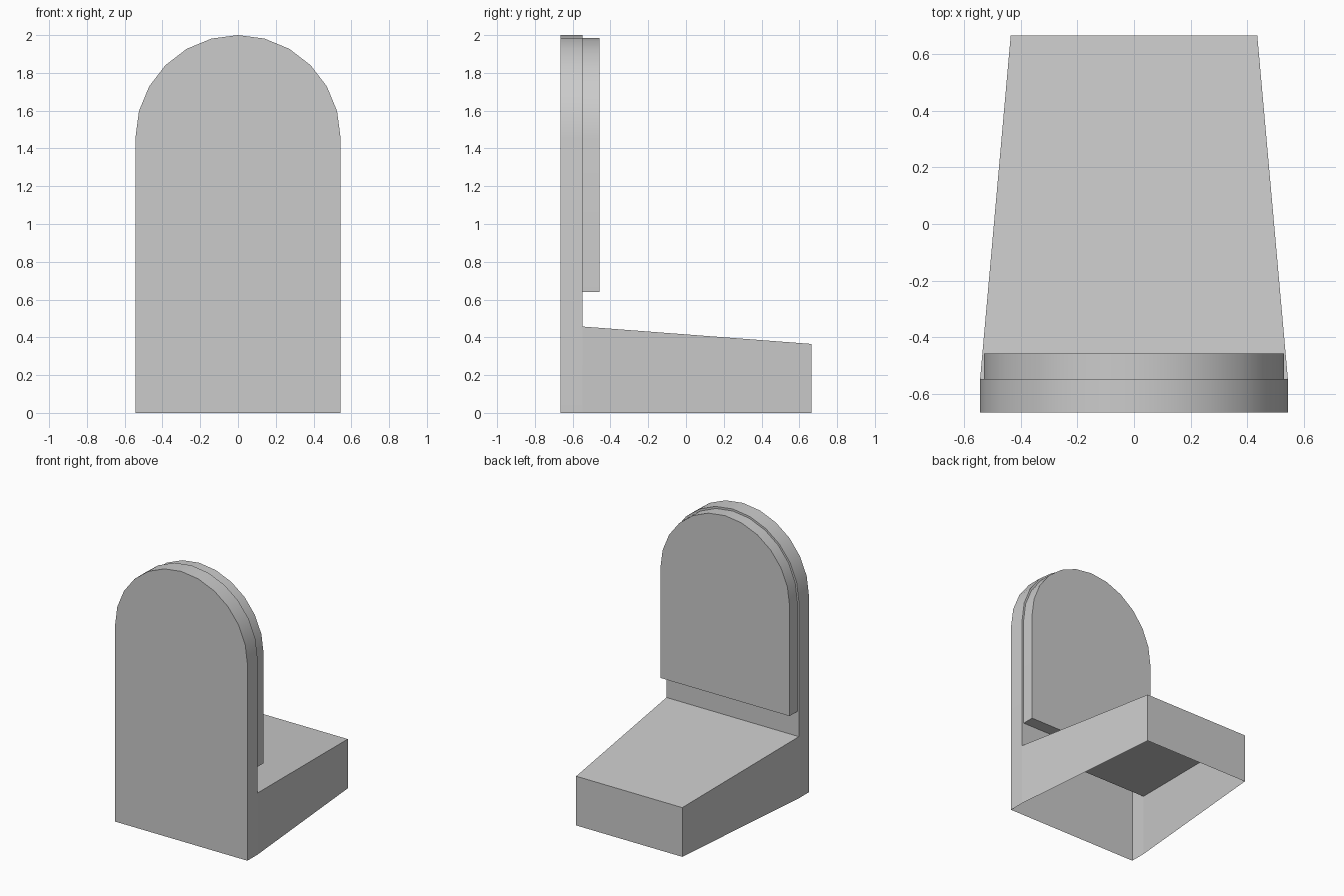
import bpy, bmesh, math

if "Cube" in bpy.data.objects:
    bpy.data.objects.remove(bpy.data.objects["Cube"])


def arch(half_width, bottom, spring, y):
    """Outline from bottom right, over a 12-sided arch, to bottom left."""
    pts = [(half_width, y, bottom)]
    for i in range(13):
        a = math.pi * i / 12
        pts.append((half_width * math.cos(a), y, spring + half_width * math.sin(a)))
    return pts + [(-half_width, y, bottom)]


def build(name, faces):
    bm = bmesh.new()
    for f in faces:
        bm.faces.new([bm.verts.new(p) for p in f])
    bmesh.ops.remove_doubles(bm, verts=bm.verts, dist=1e-4)
    bmesh.ops.recalc_face_normals(bm, faces=bm.faces)
    mesh = bpy.data.meshes.new(name)
    bm.to_mesh(mesh)
    bm.free()
    ob = bpy.data.objects.new(name, mesh)
    bpy.context.collection.objects.link(ob)
    bpy.ops.object.select_all(action='DESELECT')
    ob.select_set(True)
    bpy.context.view_layer.objects.active = ob
    bpy.ops.object.shade_smooth_by_angle(angle=math.radians(30))
    return ob


def rim(a, b):
    return [(a[i], a[i + 1], b[i + 1], b[i]) for i in range(len(a) - 1)]


W, Y0, Y1, Y2 = 0.543, -0.665, -0.547, 0.665
SEAT_Z, END_Z, END_W = 0.457, 0.365, 0.435

# Hollow arched board, open underneath and into the seat
front = arch(W, 0, 2 - W, Y0)
back = arch(W, 0, 2 - W, Y1)
build("back_board", [front, arch(W, SEAT_Z, 2 - W, Y1)] + rim(front, back))

# Tapered, sloping seat shell, open underneath
section = lambda w, y, z: [(w, y, 0), (w, y, z), (-w, y, z), (-w, y, 0)]
near, end = section(W, Y1, SEAT_Z), section(END_W, Y2, END_Z)
build("seat", rim(near, end) + [end])

# Arched back cushion
P = 0.53
a, b = arch(P, 0.64, 1.985 - P, Y1), arch(P, 0.64, 1.985 - P, -0.457)
build("back_cushion", [a, b] + rim(a, b) + [(a[-1], a[0], b[0], b[-1])])
